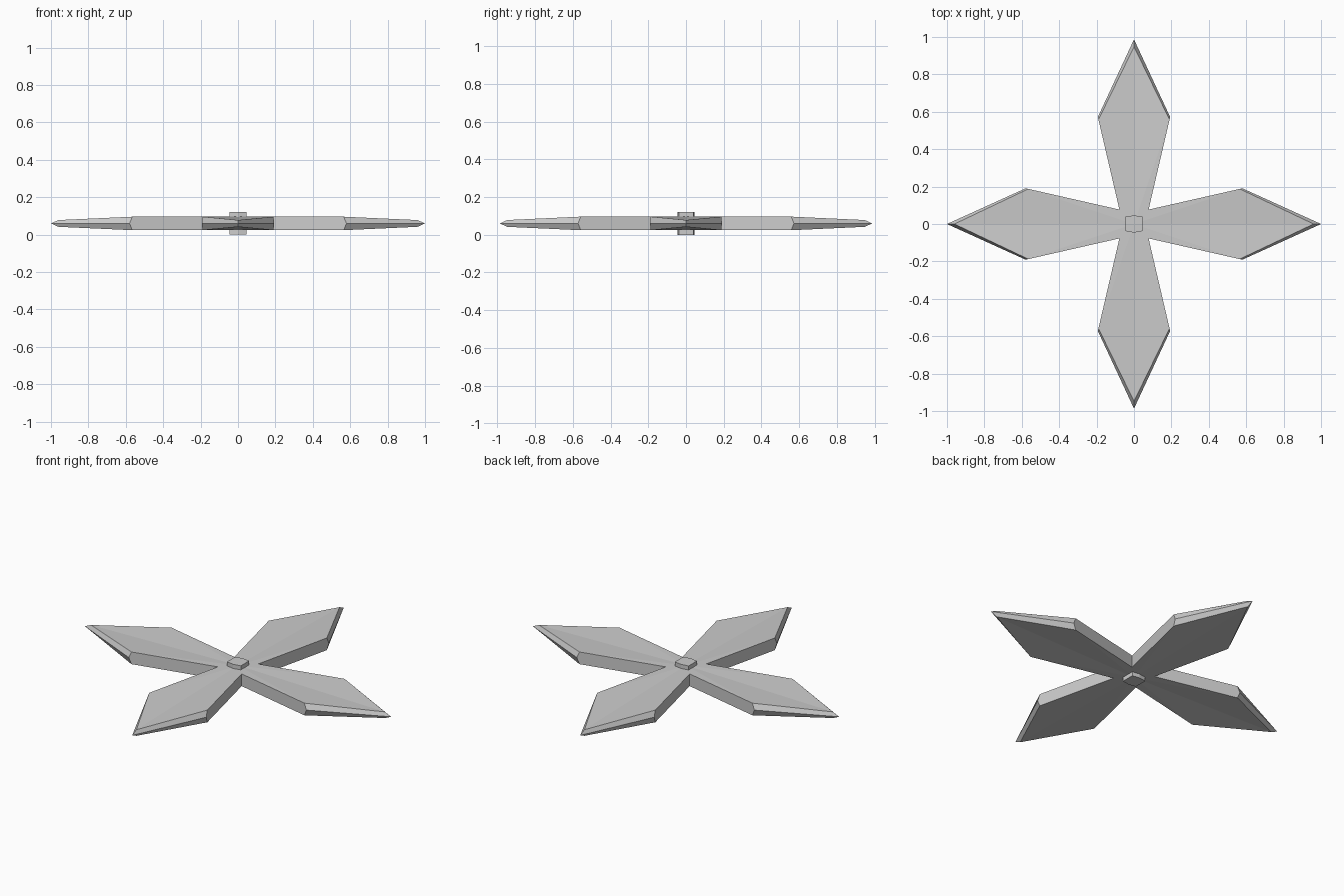
import bpy, bmesh
from mathutils import Matrix, Vector

if "Cube" in bpy.data.objects:
    bpy.data.objects.remove(bpy.data.objects["Cube"])

MID, HALF = 0.06, 0.036  # mid-plane height and half thickness


def make_object(name, bm):
    bmesh.ops.remove_doubles(bm, verts=bm.verts, dist=0.0005)
    bmesh.ops.recalc_face_normals(bm, faces=bm.faces)
    mesh = bpy.data.meshes.new(name)
    bm.to_mesh(mesh)
    bm.free()
    obj = bpy.data.objects.new(name, mesh)
    bpy.context.collection.objects.link(obj)
    return obj


# four-pointed star: each blade is one half-side repeated by mirroring and turning
bm = bmesh.new()
for turn in range(4):
    rot = Matrix.Rotation(turn * 1.5707963, 3, 'Z')
    for side in (1, -1):
        def face(*points):
            verts = []
            for x, y, z in points:
                p = rot @ Vector((x, y * side, z))
                verts.append(bm.verts.new((p.x, p.y * 0.987, p.z + MID)))
            bm.faces.new(verts)

        edge, point = (0.58, 0.193, 0), (1.0, 0, 0)
        for s in (1, -1):
            h = HALF * s
            notch, shoulder = (0.078, 0.078, h), (0.565, 0.19, h)
            tip = (0.96, 0, 0.018 * s)
            face((0, 0, h), notch, shoulder)
            face((0, 0, h), shoulder, tip)
            face(shoulder, edge, point, tip)      # sharpened bevel
        # straight inner wall
        face((0.078, 0.078, HALF), (0.565, 0.19, HALF), edge,
             (0.565, 0.19, -HALF), (0.078, 0.078, -HALF))
make_object("star_blades", bm)

# small hub pin through the centre
bm = bmesh.new()
outline = [(-0.045, -0.038), (0, -0.046), (0.045, -0.038),
           (0.045, 0.04), (0, 0.046), (-0.045, 0.04)]
base = bm.faces.new([bm.verts.new((x, y, 0)) for x, y in outline])
result = bmesh.ops.extrude_face_region(bm, geom=[base], use_keep_orig=True)
bmesh.ops.translate(bm, vec=(0, 0, 0.12),
                    verts=[g for g in result["geom"] if isinstance(g, bmesh.types.BMVert)])
make_object("hub", bm)
